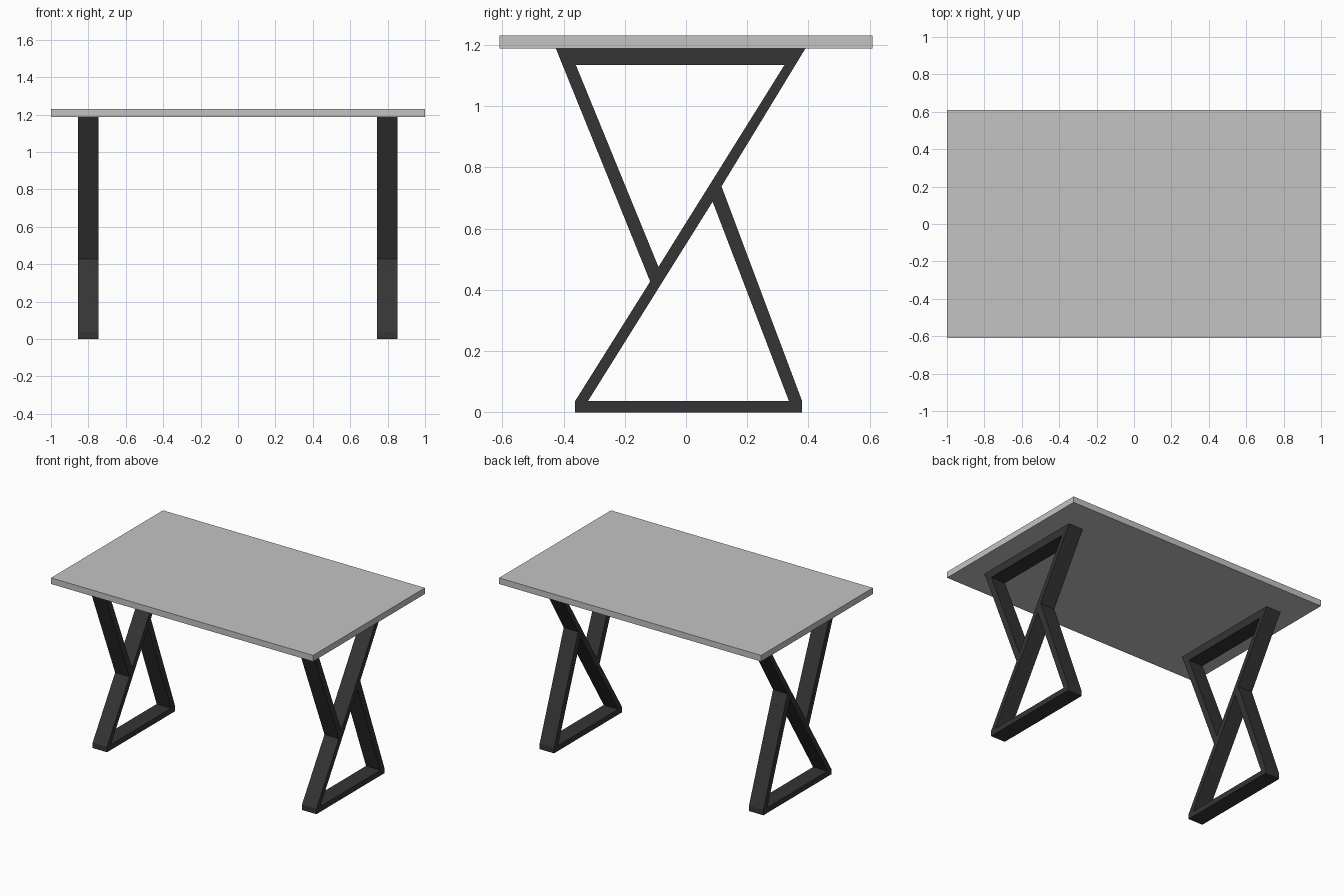
import bpy
import bmesh

if "Cube" in bpy.data.objects:
    bpy.data.objects.remove(bpy.data.objects["Cube"])


def material(name, rgb):
    m = bpy.data.materials.new(name)
    m.diffuse_color = (*rgb, 1)
    m.use_nodes = True
    m.node_tree.nodes["Principled BSDF"].inputs["Base Color"].default_value = m.diffuse_color
    return m


grey = material("light grey", (0.55, 0.55, 0.55))
dark = material("charcoal", (0.035, 0.035, 0.035))


def finish(bm, name, mat):
    bmesh.ops.recalc_face_normals(bm, faces=bm.faces)
    me = bpy.data.meshes.new(name)
    bm.to_mesh(me)
    bm.free()
    me.materials.append(mat)
    ob = bpy.data.objects.new(name, me)
    bpy.context.collection.objects.link(ob)
    return ob


# Tabletop slab
bm = bmesh.new()
bmesh.ops.create_cube(bm, size=1)
bmesh.ops.scale(bm, vec=(2.0, 1.22, 0.042), verts=bm.verts)
bmesh.ops.translate(bm, vec=(0, 0, 1.209), verts=bm.verts)
finish(bm, "tabletop", grey)

# Side profile of a leg frame as (y, z) corners
P = {
    "A": (-0.425, 1.188), "B": (0.39, 1.188), "C": (0.322, 1.135), "D": (-0.36, 1.135),
    "E": (-0.09, 0.475), "F": (-0.117, 0.427), "G": (-0.362, 0.037), "H": (-0.362, 0),
    "I": (0.379, 0), "J": (0.379, 0.037), "K": (0.116, 0.738), "L": (0.087, 0.688),
    "M": (0.336, 0.037), "N": (-0.32, 0.037),
}
# top bar, upper brace, long diagonal, lower brace, foot bar
BARS = ["ADCB", "AFED", "GNLKBCEF", "KLMJ", "HIJMNG"]


def leg_frame(name, x0, width=0.11):
    bm = bmesh.new()
    v = {k: bm.verts.new((x0, y, z)) for k, (y, z) in P.items()}
    for bar in BARS:
        bm.faces.new([v[c] for c in bar])
    bmesh.ops.recalc_face_normals(bm, faces=bm.faces)
    # keep the flat profile as one cap and extrude a copy for the other
    src = list(bm.faces)
    rim = [e for e in bm.edges if len(e.link_faces) == 1]
    dup = bmesh.ops.duplicate(bm, geom=list(bm.verts) + list(bm.edges) + src)
    twin = dup["vert_map"]
    for f in src:
        for vert in f.verts:
            twin[vert].co.x = x0 + width
    for e in rim:
        a, b = e.verts
        bm.faces.new((a, b, twin[b], twin[a]))
    return finish(bm, name, dark)


leg_frame("left_leg_frame", -0.856)
leg_frame("right_leg_frame", 0.742)
